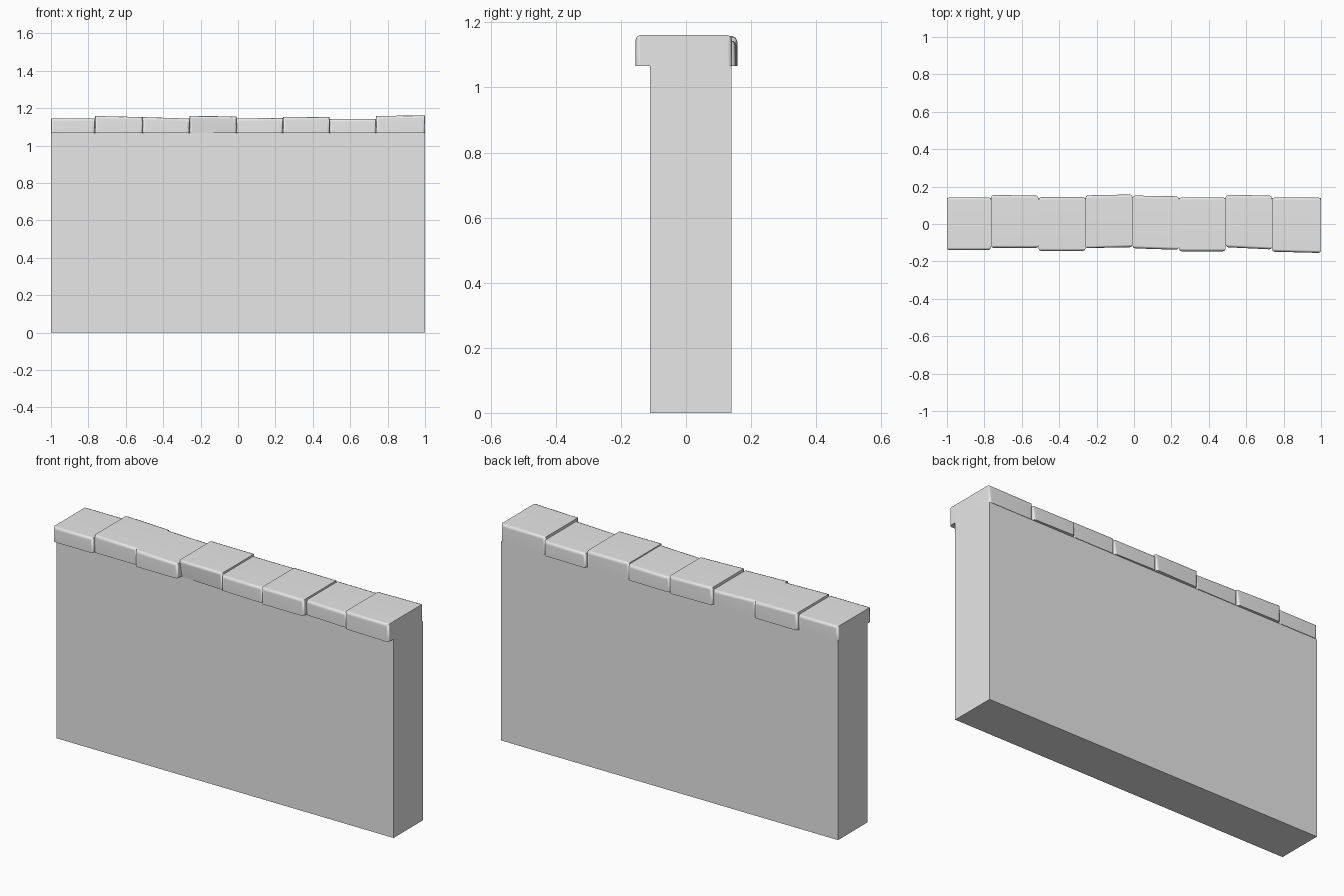
import bpy
import bmesh
import math

cube = bpy.data.objects.get("Cube")
if cube:
    bpy.data.objects.remove(cube)

# One plain grey for the whole wall
grey = bpy.data.materials.new("stone_grey")
grey.use_nodes = True
grey.diffuse_color = (0.8, 0.8, 0.8, 1)
grey.node_tree.nodes["Principled BSDF"].inputs["Base Color"].default_value = (0.8, 0.8, 0.8, 1)


def make_block(name, x0, x1, front, back, bottom, top, tuck=0.0, bevel=0.0):
    """Box whose front, back and top are (left end, right end) pairs."""
    bm = bmesh.new()
    bmesh.ops.create_cube(bm, size=2)
    for v in bm.verts:
        end = int(v.co.x > 0)
        is_front, is_top = v.co.y < 0, v.co.z > 0
        y = front[end] if is_front else back[end]
        if is_front and not is_top and end == 0:
            y += tuck
        v.co = ((x0, x1)[end], y, top[end] if is_top else bottom)
    if bevel:
        # Worn long top edges and upright corners
        worn = []
        for e in bm.edges:
            a, b = e.verts
            along_x = abs(a.co.x - b.co.x) > 0.1
            upright = abs(a.co.x - b.co.x) < 0.001 and abs(a.co.z - b.co.z) > 0.03
            if upright or (along_x and min(a.co.z, b.co.z) > bottom + 0.01):
                worn.append(e)
        bmesh.ops.bevel(bm, geom=worn, offset=bevel, segments=2, profile=0.5,
                        affect='EDGES', clamp_overlap=True)
    bmesh.ops.recalc_face_normals(bm, faces=bm.faces)
    mesh = bpy.data.meshes.new(name)
    bm.to_mesh(mesh)
    bm.free()
    mesh.materials.append(grey)
    obj = bpy.data.objects.new(name, mesh)
    bpy.context.collection.objects.link(obj)
    return obj


# Plain wall body, set slightly towards the back
make_block("wall_body", -1, 1, (-0.11, -0.11), (0.14, 0.14), 0, (1.066, 1.066))

# Uneven coping stones: front, back, top, tuck of the lower front corner
stones = [
    ((-0.14, -0.14), (0.143, 0.143), (1.145, 1.145), 0),
    ((-0.128, -0.128), (0.155, 0.152), (1.158, 1.152), 0),
    ((-0.145, -0.145), (0.143, 0.145), (1.152, 1.144), 0),
    ((-0.132, -0.124), (0.153, 0.158), (1.159, 1.155), 0.02),
    ((-0.13, -0.138), (0.152, 0.148), (1.145, 1.147), 0),
    ((-0.146, -0.146), (0.143, 0.143), (1.153, 1.152), 0),
    ((-0.124, -0.136), (0.156, 0.152), (1.142, 1.143), 0),
    ((-0.148, -0.155), (0.142, 0.142), (1.158, 1.161), 0),
]
edges = [-1, -0.765, -0.51, -0.26, -0.008, 0.24, 0.49, 0.738, 1]
for i, (front, back, top, tuck) in enumerate(stones):
    stone = make_block(f"coping_stone_{i + 1}", edges[i], edges[i + 1],
                       front, back, 1.066, top, tuck, bevel=0.014)
    bpy.ops.object.select_all(action='DESELECT')
    stone.select_set(True)
    bpy.context.view_layer.objects.active = stone
    bpy.ops.object.shade_smooth_by_angle(angle=math.radians(50))
    normals = stone.modifiers.new("soft_edges", 'WEIGHTED_NORMAL')
    normals.keep_sharp = True
